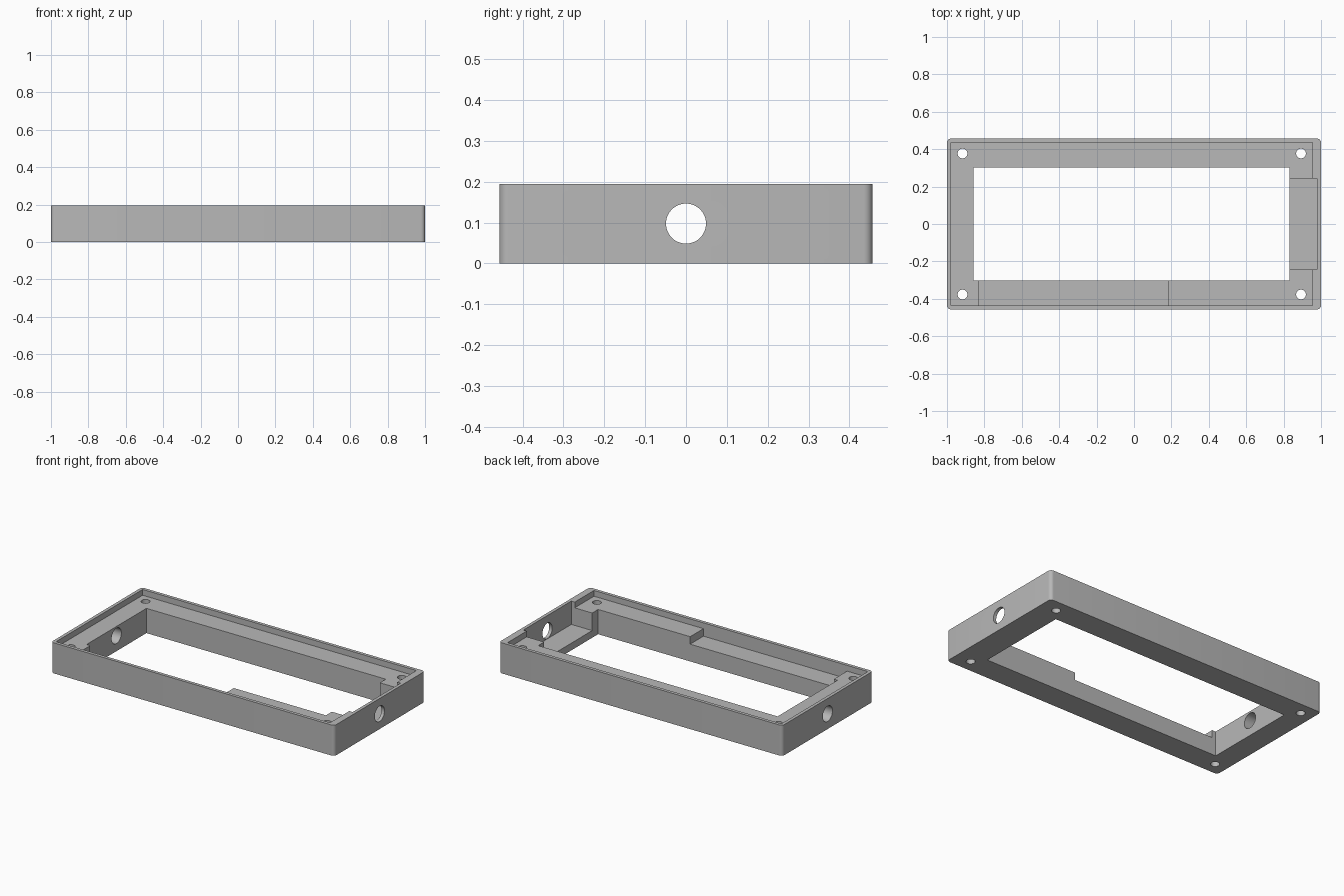
import bpy, bmesh, math
from mathutils import Matrix

cube = bpy.data.objects.get("Cube")
if cube:
    bpy.data.objects.remove(cube, do_unlink=True)

HALF_W, HALF_D, HEIGHT = 1.0, 0.457, 0.195
LEDGE = 0.158           # height of the ledge inside the rim
ABOVE = HEIGHT + 0.1    # cutters rise past the top

grey = bpy.data.materials.new("plain_grey")
grey.use_nodes = True
colour = (0.48, 0.48, 0.48, 1)
grey.diffuse_color = colour
grey.node_tree.nodes["Principled BSDF"].inputs["Base Color"].default_value = colour


def add_object(name, bm):
    mesh = bpy.data.meshes.new(name)
    bm.to_mesh(mesh)
    bm.free()
    mesh.materials.append(grey)
    obj = bpy.data.objects.new(name, mesh)
    bpy.context.collection.objects.link(obj)
    return obj


def box(name, x0, x1, y0, y1, z0, z1, radius=0):
    bm = bmesh.new()
    bmesh.ops.create_cube(bm, size=1)
    for v in bm.verts:
        v.co.x = x1 if v.co.x > 0 else x0
        v.co.y = y1 if v.co.y > 0 else y0
        v.co.z = z1 if v.co.z > 0 else z0
    if radius:
        upright = [e for e in bm.edges
                   if abs(e.verts[0].co.z - e.verts[1].co.z) > 0.01]
        bmesh.ops.bevel(bm, geom=upright, offset=radius, segments=6,
                        profile=0.5, affect='EDGES')
    return add_object(name, bm)


def cylinder(name, radius, length, matrix):
    bm = bmesh.new()
    bmesh.ops.create_cone(bm, cap_ends=True, segments=48, radius1=radius,
                          radius2=radius, depth=length, matrix=matrix)
    return add_object(name, bm)


def cut(target, cutter):
    mod = target.modifiers.new("cut", 'BOOLEAN')
    mod.operation = 'DIFFERENCE'
    mod.solver = 'EXACT'
    mod.object = cutter
    bpy.context.view_layer.objects.active = target
    bpy.ops.object.modifier_apply(modifier=mod.name)
    bpy.data.objects.remove(cutter, do_unlink=True)


# Rounded outer body
frame = box("frame", -HALF_W, HALF_W, -HALF_D, HALF_D, 0, HEIGHT, radius=0.022)

# Shallow recess that leaves a thin rim
cut(frame, box("recess_cutter", -0.979, 0.955, -0.436, 0.436, LEDGE, ABOVE))

# Central window
cut(frame, box("window_cutter", -0.858, 0.832, -0.302, 0.302, -0.1, ABOVE))

# Deep pocket behind the right end wall
cut(frame, box("pocket_cutter", 0.8, 0.979, -0.242, 0.242, 0.046, ABOVE))

# Lowered stretch of the front ledge
cut(frame, box("notch_cutter", -0.832, 0.182, -0.436, -0.28, 0.11, ABOVE))

# Round port through both end walls
along_x = Matrix.Translation((0, 0, HEIGHT / 2)) @ Matrix.Rotation(math.pi / 2, 4, 'Y')
cut(frame, cylinder("port_cutter", 0.049, 2.4, along_x))

# Screw holes in the four corners
for x in (-0.917, 0.893):
    for y in (-0.377, 0.377):
        cut(frame, cylinder("screw_cutter", 0.026, 1, Matrix.Translation((x, y, 0))))

# Smooth round surfaces, sharp edges
bpy.ops.object.select_all(action='DESELECT')
frame.select_set(True)
bpy.context.view_layer.objects.active = frame
bpy.ops.object.shade_smooth_by_angle(angle=math.radians(30))
